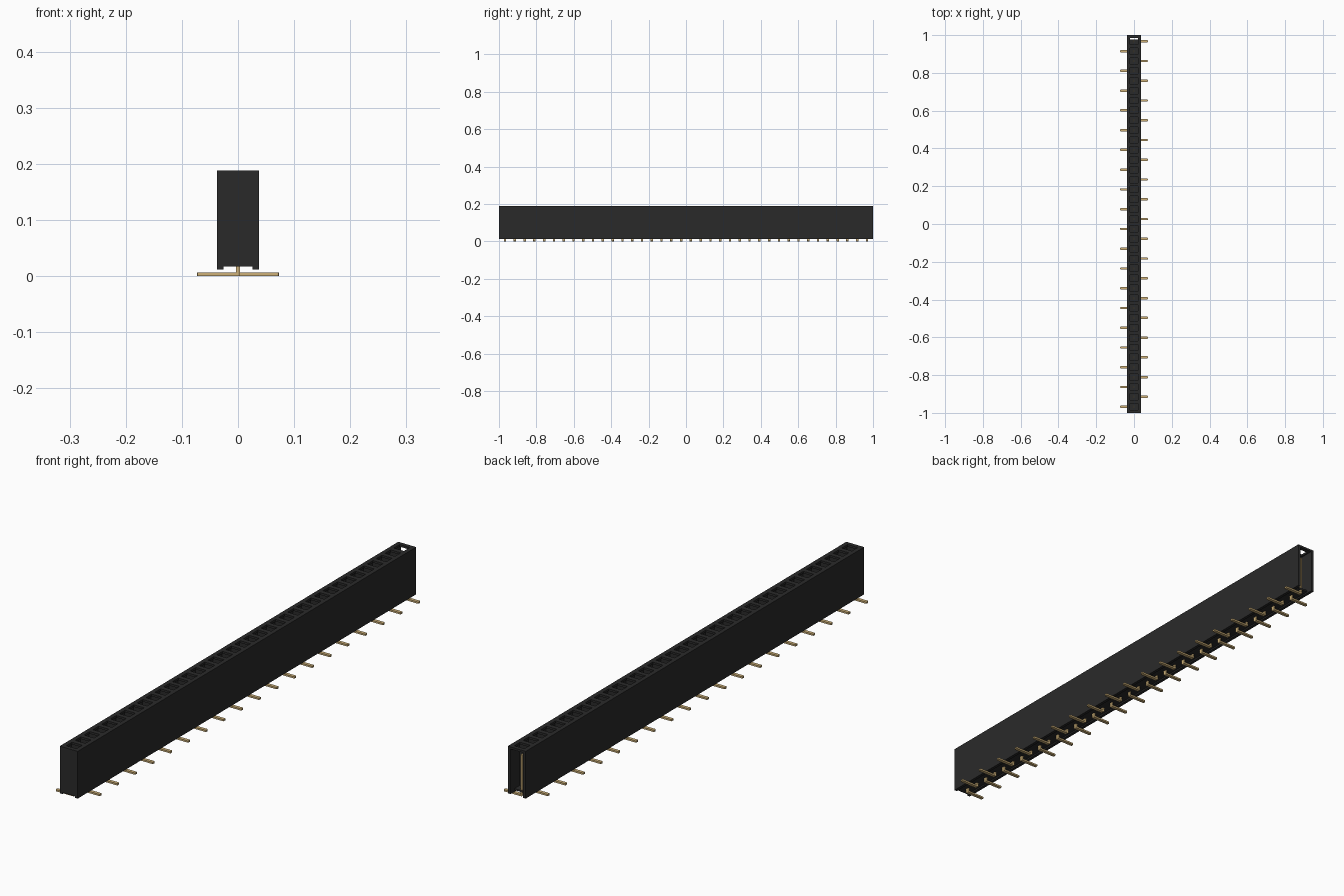
import bpy, bmesh, math
from mathutils import Matrix, Vector

if "Cube" in bpy.data.objects:
    bpy.data.objects.remove(bpy.data.objects["Cube"], do_unlink=True)


def make_material(name, rgb, rough, metal=0.0):
    m = bpy.data.materials.new(name)
    m.use_nodes = True
    m.diffuse_color = (*rgb, 1)
    b = m.node_tree.nodes["Principled BSDF"]
    b.inputs["Base Color"].default_value = (*rgb, 1)
    b.inputs["Roughness"].default_value = rough
    b.inputs["Metallic"].default_value = metal
    return m


black = make_material("black plastic", (0.023, 0.023, 0.023), 0.6)
gold = make_material("gold contact", (0.62, 0.44, 0.19), 0.4)


def boxes_object(name, boxes, mat):
    """One object from boxes given as (x0, x1, y0, y1, z0, z1)."""
    bm = bmesh.new()
    for x0, x1, y0, y1, z0, z1 in boxes:
        mid = Vector((x0 + x1, y0 + y1, z0 + z1)) / 2
        size = Matrix.Diagonal((x1 - x0, y1 - y0, z1 - z0, 1))
        bmesh.ops.create_cube(bm, size=1, matrix=Matrix.Translation(mid) @ size)
    me = bpy.data.meshes.new(name)
    bm.to_mesh(me)
    bm.free()
    me.materials.append(mat)
    ob = bpy.data.objects.new(name, me)
    bpy.context.collection.objects.link(ob)
    return ob


COUNT, PITCH = 38, 0.0523
HALF_W, CAVITY = 0.037, 0.026          # outer and inner half widths
FOOT, FLOOR, TOP = 0.0115, 0.017, 0.188
CEIL = TOP - 0.008                     # underside of the thin top plate
HOLE_X, HOLE_Y = 0.021, 0.017          # half size of each socket opening
centres = [((COUNT - 1) / 2 - i) * PITCH for i in range(COUNT)]

# Long side walls, running down as standoff rails
boxes_object("side_walls", [(s * (HALF_W + CAVITY) / 2 - 0.0055,
                             s * (HALF_W + CAVITY) / 2 + 0.0055,
                             -1, 1, FOOT, TOP) for s in (-1, 1)], black)

# Solid front end, with the back end left open below the top plate
boxes_object("front_end_wall",
             [(-CAVITY, CAVITY, -1, centres[-1] - 0.021, FLOOR, TOP)], black)

# Partitions between neighbouring cavities
boxes_object("partitions",
             [(-CAVITY, CAVITY, (a + b) / 2 - 0.005, (a + b) / 2 + 0.005, FLOOR, CEIL)
              for a, b in zip(centres, centres[1:])], black)

# Floor under the cavities, stopping short of the open end
boxes_object("floor", [(-CAVITY, CAVITY, -0.998, centres[0] + 0.008,
                        FLOOR, FLOOR + 0.006)], black)

# Top plate: a strip on each side and bars between the openings
plate = [(-CAVITY, -HOLE_X, -0.999, 1, CEIL, TOP), (HOLE_X, CAVITY, -0.999, 1, CEIL, TOP)]
edges = [1] + [y for c in centres for y in (c + HOLE_Y, c - HOLE_Y)] + [-0.999]
for hi, lo in zip(edges[::2], edges[1::2]):
    plate.append((-HOLE_X, HOLE_X, lo, hi, CEIL, TOP))
boxes_object("top_plate", plate, black)


def contact_mesh():
    """Bent strip: a foot along +x, a rounded bend and an upright."""
    t, half_y, r = 0.0065, 0.0062, 0.003
    outer = [(-t / 2 + r * (1 - math.cos(a)), r * (1 - math.sin(a)))
             for a in (0, math.pi / 6, math.pi / 3, math.pi / 2)]
    profile = [(-t / 2, 0.155)] + outer + [(0.073, 0), (0.073, t),
                                           (t / 2, t), (t / 2, 0.155)]
    bm = bmesh.new()
    face = bm.faces.new([bm.verts.new((x, -half_y, z)) for x, z in profile])
    new = bmesh.ops.extrude_face_region(bm, geom=[face])["geom"]
    bmesh.ops.translate(bm, vec=(0, 2 * half_y, 0),
                        verts=[v for v in new if isinstance(v, bmesh.types.BMVert)])
    # Ease the two upright corners at the tip of the foot
    tip = [e for e in bm.edges if all(v.co.x > 0.07 for v in e.verts)
           and abs(e.verts[0].co.z - e.verts[1].co.z) > 0.001]
    bmesh.ops.bevel(bm, geom=tip, offset=0.003, segments=2, profile=0.5, affect="EDGES")
    bmesh.ops.recalc_face_normals(bm, faces=bm.faces)
    me = bpy.data.meshes.new("contact")
    bm.to_mesh(me)
    bm.free()
    me.materials.append(gold)
    return me


# Contacts, with feet alternating between the two sides
strip = contact_mesh()
for i, y in enumerate(centres):
    ob = bpy.data.objects.new(f"contact_{i + 1}", strip)
    ob.location.y = y
    ob.rotation_euler.z = math.pi * (i % 2)
    bpy.context.collection.objects.link(ob)
